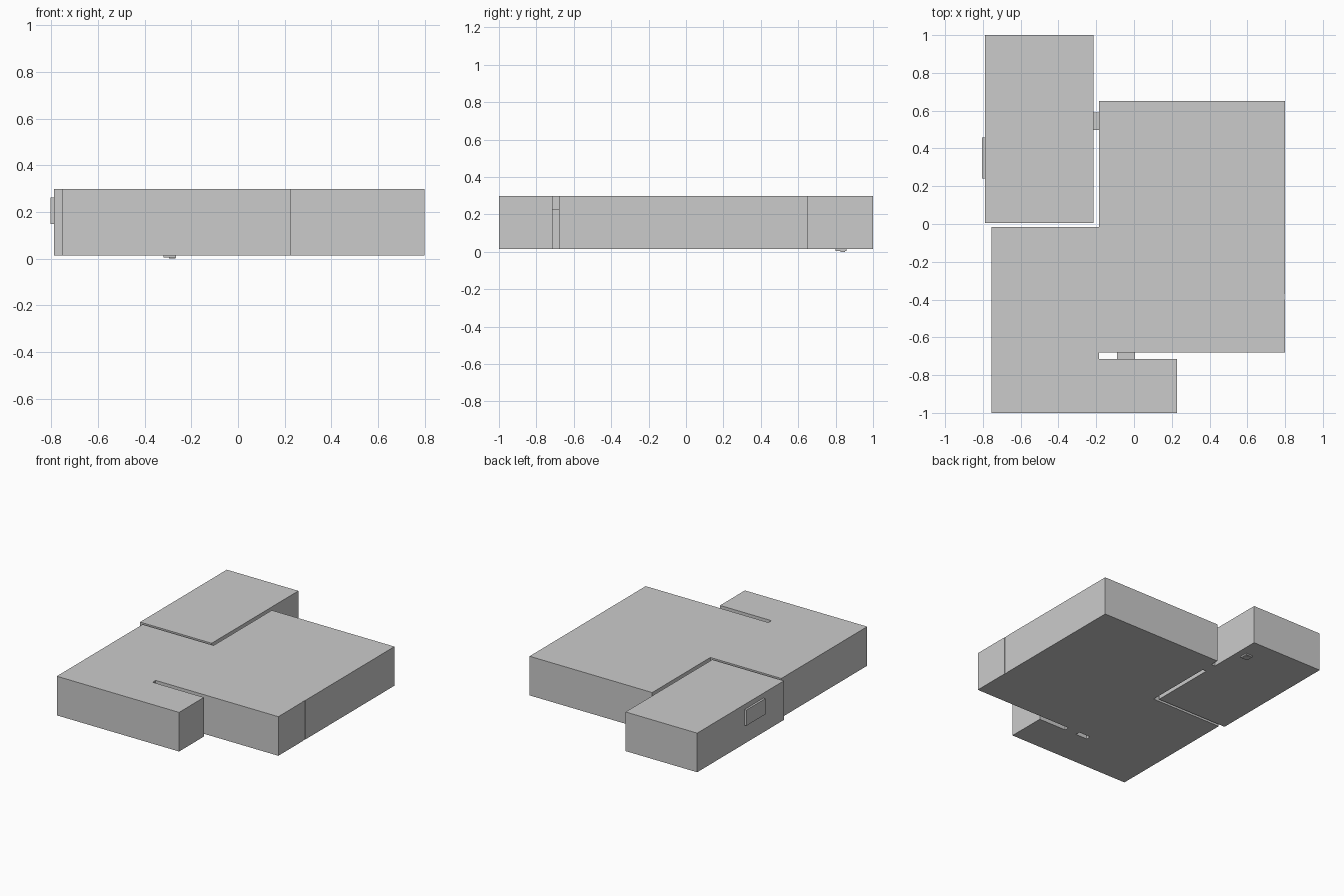
import bpy
import bmesh

if "Cube" in bpy.data.objects:
    bpy.data.objects.remove(bpy.data.objects["Cube"])

FLOOR, CEILING, DOOR_TOP = 0.014, 0.298, 0.23


def extrude_outline(name, points, z0, z1):
    """Solid with a flat outline, extruded from z0 to z1."""
    bm = bmesh.new()
    base = bm.faces.new([bm.verts.new((x, y, z0)) for x, y in points])
    result = bmesh.ops.extrude_face_region(bm, geom=[base], use_keep_orig=True)
    top = [v for v in result["geom"] if isinstance(v, bmesh.types.BMVert)]
    bmesh.ops.translate(bm, verts=top, vec=(0, 0, z1 - z0))
    bmesh.ops.recalc_face_normals(bm, faces=bm.faces)
    mesh = bpy.data.meshes.new(name)
    bm.to_mesh(mesh)
    bm.free()
    obj = bpy.data.objects.new(name, mesh)
    bpy.context.collection.objects.link(obj)
    return obj


def block(name, x0, x1, y0, y1, z0, z1):
    return extrude_outline(name, [(x0, y0), (x1, y0), (x1, y1), (x0, y1)], z0, z1)


# Large stepped room, with a very shallow groove on the right wall
extrude_outline("main_room", [
    (-0.755, -1.0), (0.227, -1.0), (0.227, -0.715), (-0.185, -0.715),
    (-0.185, -0.68), (0.8, -0.68),
    (0.8, -0.40), (0.798, -0.40), (0.798, -0.37), (0.8, -0.37),
    (0.8, 0.652), (-0.185, 0.652), (-0.185, -0.015), (-0.755, -0.015),
], FLOOR, CEILING)

# Separate rectangular room
block("side_room", -0.79, -0.215, 0.005, 1.0, FLOOR, CEILING)

# Doorways bridging the wall gaps
block("side_doorway", -0.215, -0.185, 0.498, 0.59, FLOOR, DOOR_TOP)
block("front_doorway", -0.09, 0.005, -0.715, -0.68, FLOOR, DOOR_TOP)

# Window reveal on the left wall
block("window", -0.805, -0.79, 0.24, 0.457, 0.148, 0.262)

# Small stepped drain beneath the side room
block("drain_plate", -0.32, -0.265, 0.80, 0.857, 0.004, FLOOR)
block("drain_foot", -0.295, -0.268, 0.825, 0.85, 0.0, 0.004)
